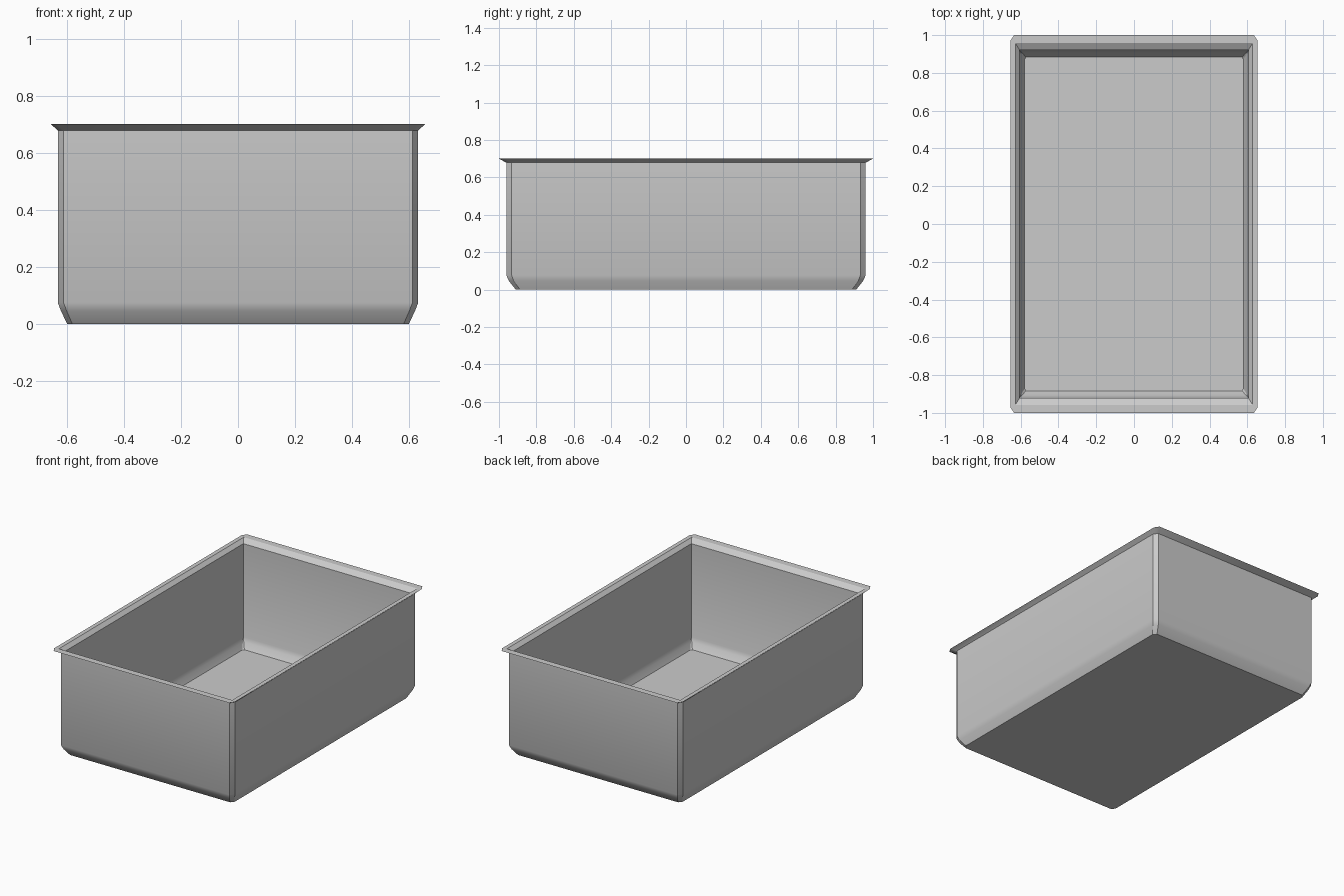
import bpy
import bmesh

if "Cube" in bpy.data.objects:
    bpy.data.objects.remove(bpy.data.objects["Cube"])

# Cross-section rings: half width, half depth, height, corner cut x, corner cut y
# listed from outer base, up the outside, over the rim, down to the inner floor
PROFILE = [
    (0.598, 0.910, 0.000, 0.018, 0.022),
    (0.620, 0.947, 0.046, 0.020, 0.026),
    (0.631, 0.960, 0.075, 0.020, 0.028),
    (0.631, 0.960, 0.678, 0.020, 0.028),
    (0.655, 1.000, 0.700, 0.020, 0.030),
    (0.628, 0.957, 0.700, 0.000, 0.000),
    (0.605, 0.920, 0.678, 0.000, 0.000),
    (0.605, 0.920, 0.068, 0.000, 0.000),
    (0.597, 0.908, 0.042, 0.003, 0.005),
    (0.580, 0.883, 0.006, 0.008, 0.012),
]


def ring(bm, w, d, z, cx, cy):
    """Rectangle with cut corners, counter-clockwise."""
    pts = []
    for sx, sy in ((1, 1), (-1, 1), (-1, -1), (1, -1)):
        pair = [(sx * w, sy * (d - cy), z), (sx * (w - cx), sy * d, z)]
        pts += pair if sx * sy > 0 else pair[::-1]
    return [bm.verts.new(p) for p in pts]


# Tray: skin the rings, cap the underside and the floor
bm = bmesh.new()
rings = [ring(bm, *p) for p in PROFILE]
for a, b in zip(rings, rings[1:]):
    for i in range(8):
        j = (i + 1) % 8
        bm.faces.new((a[i], a[j], b[j], b[i]))
bm.faces.new(rings[0][::-1])
bm.faces.new(rings[-1])
bmesh.ops.remove_doubles(bm, verts=bm.verts, dist=0.0005)
bmesh.ops.recalc_face_normals(bm, faces=bm.faces)

mesh = bpy.data.meshes.new("tray")
bm.to_mesh(mesh)
bm.free()
tray = bpy.data.objects.new("tray", mesh)
bpy.context.collection.objects.link(tray)

# Soft lower bends, crisp rim and corners
bpy.context.view_layer.objects.active = tray
tray.select_set(True)
bpy.ops.object.shade_smooth_by_angle(angle=0.52)
